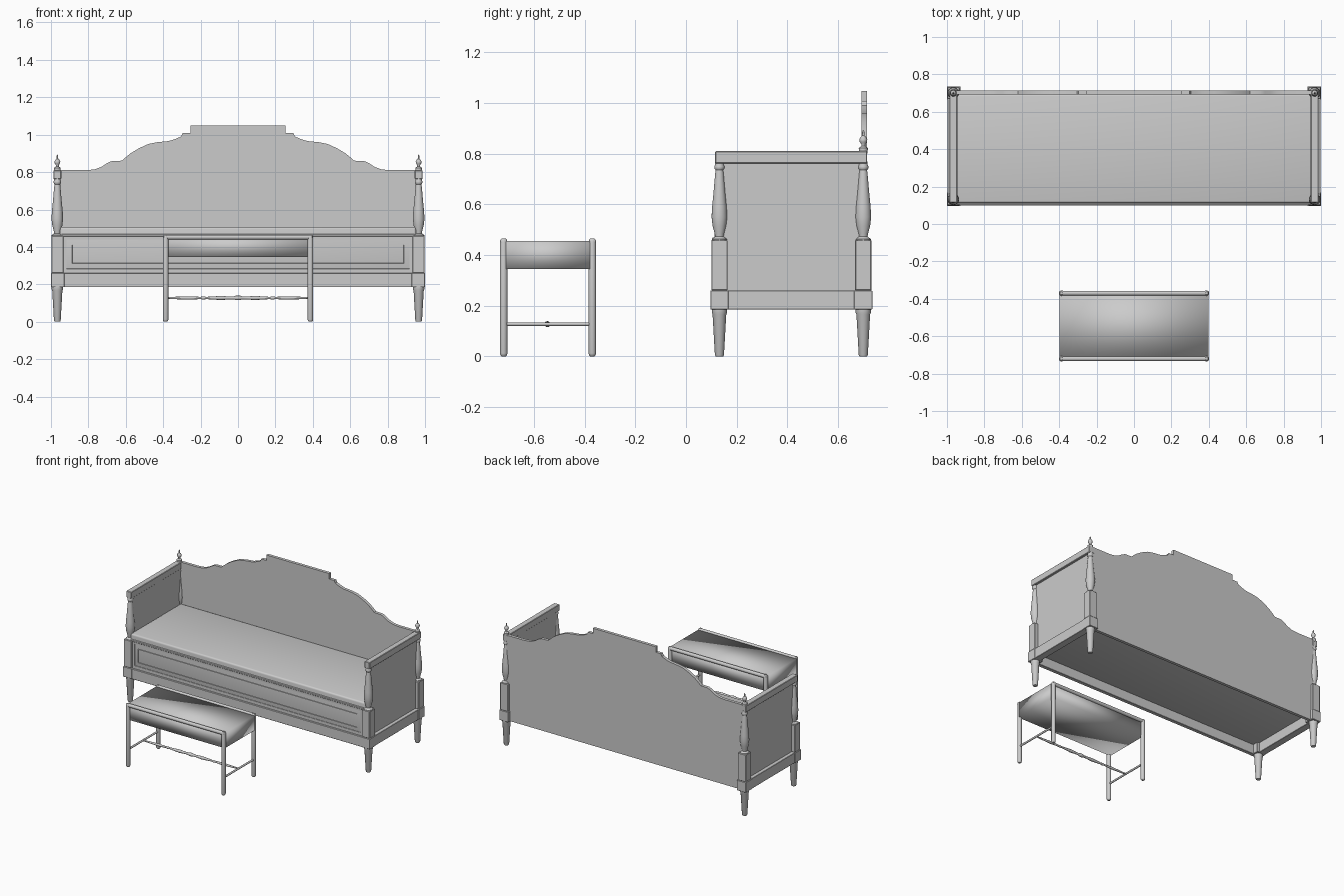
import bpy, bmesh, math
from mathutils import Matrix

if "Cube" in bpy.data.objects:
    bpy.data.objects.remove(bpy.data.objects["Cube"])


def finish(name, bm, smooth=None):
    bmesh.ops.recalc_face_normals(bm, faces=bm.faces)
    me = bpy.data.meshes.new(name)
    bm.to_mesh(me)
    bm.free()
    ob = bpy.data.objects.new(name, me)
    bpy.context.collection.objects.link(ob)
    if smooth:
        bpy.context.view_layer.objects.active = ob
        ob.select_set(True)
        bpy.ops.object.shade_smooth_by_angle(angle=math.radians(smooth))
        ob.select_set(False)
    return ob


def box(name, x, y, z, bevel=0.0, segs=2, smooth=None):
    """Box from (min, max) ranges."""
    bm = bmesh.new()
    bmesh.ops.create_cube(bm, size=1)
    for v in bm.verts:
        v.co = [(r[0] + r[1]) / 2 + c * (r[1] - r[0]) for r, c in zip((x, y, z), v.co)]
    if bevel:
        bmesh.ops.bevel(bm, geom=bm.edges[:], offset=bevel, segments=segs,
                        profile=0.5, affect='EDGES')
    return finish(name, bm, smooth)


def turned(name, profile, origin, axis='Z', n=20):
    """Lathe a (radius, height) profile round an axis."""
    bm = bmesh.new()
    rings = [[bm.verts.new((r * math.cos(2 * math.pi * i / n),
                            r * math.sin(2 * math.pi * i / n), h)) for i in range(n)]
             for r, h in profile]
    for a, b in zip(rings, rings[1:]):
        for i in range(n):
            j = (i + 1) % n
            bm.faces.new((a[i], a[j], b[j], b[i]))
    bm.faces.new(rings[0])
    bm.faces.new(rings[-1])
    rot = {'Z': Matrix(), 'X': Matrix.Rotation(math.pi / 2, 4, 'Y'),
           'Y': Matrix.Rotation(-math.pi / 2, 4, 'X')}[axis]
    bm.transform(Matrix.Translation(origin) @ rot)
    return finish(name, bm, 40)


# ---------- daybed ----------
PX, FY, BY = 0.966, 0.132, 0.70

LEG = [(.015, 0), (.018, .006), (.027, .165), (.03, .172), (.03, .187)]
POST = [(.03, .455), (.03, .463), (.017, .473), (.019, .485), (.027, .515), (.031, .55),
        (.029, .59), (.023, .65), (.017, .72), (.015, .735), (.02, .742), (.02, .75),
        (.017, .757), (.017, .77)]
FINIAL = [(.017, .80), (.018, .822), (.008, .83), (.008, .838), (.014, .846), (.016, .855),
          (.011, .866), (.005, .871), (.004, .888), (.001, .893)]

for s, side in ((-1, "left"), (1, "right")):
    def xr(a, b):
        return (min(s * a, s * b), max(s * a, s * b))
    # corner posts
    for y, end in ((FY, "front"), (BY, "back")):
        turned(f"{end}_{side}_leg", LEG, (s * PX, y, 0))
        box(f"{end}_{side}_collar", xr(.928, 1.0), (y - .036, y + .036), (.185, .26), .002, 1)
        box(f"{end}_{side}_block", xr(.933, .997), (y - .032, y + .032), (.26, .46), .003, 1)
        turned(f"{end}_{side}_post", POST, (s * PX, y, 0))
    turned(f"{side}_finial", FINIAL, (s * PX, BY, 0))
    # arm panel, top rail and base rail
    box(f"{side}_arm_panel", xr(.95, .97), (FY, BY), (.2, .765))
    box(f"{side}_arm_top_rail", xr(.945, .987), (.115, .715), (.762, .81), .003, 1)
    box(f"{side}_base_rail", xr(.945, .997), (FY, BY), (.185, .26), .002, 1)

# front rail, front board with stepped panel, top lip
box("front_base_rail", (-PX, PX), (.098, .125), (.185, .26), .002, 1)
bm = bmesh.new()
bmesh.ops.create_cube(bm, size=1)
for v in bm.verts:
    v.co = (v.co.x * 1.88, .122 + v.co.y * .024, .361 + v.co.z * .204)
bm.normal_update()
front = [f for f in bm.faces if f.normal.y < -.9]
for t, d in ((.033, 0), (.004, -.006), (.034, 0), (.004, .007), (.005, -.01)):
    bmesh.ops.inset_region(bm, faces=front, thickness=t, depth=d)
finish("front_panel", bm)
box("front_lip", (-.945, .945), (.104, .14), (.455, .47), .003, 1)

# seat mattress
box("seat", (-.952, .952), (.112, .695), (.255, .507), .012, 3, 40)

# shaped back board: half outline mirrored
half = [(0, 1.048), (.255, 1.048), (.255, 1.008), (.296, 1.008), (.305, .99), (.335, .977),
        (.37, .966), (.43, .96), (.48, .95), (.53, .927), (.575, .9), (.605, .875), (.62, .861),
        (.675, .859), (.70, .848), (.73, .828), (.765, .815), (.81, .81), (.96, .81), (.96, .187)]
outline = half + [(-x, z) for x, z in reversed(half[1:])]
bm = bmesh.new()
face = bm.faces.new([bm.verts.new((x, .692, z)) for x, z in outline])
ext = bmesh.ops.extrude_face_region(bm, geom=[face])
for v in ext["geom"]:
    if isinstance(v, bmesh.types.BMVert):
        v.co.y = .714
finish("back_board", bm, 30)

# ---------- bench ----------
LX, YF, YB = .387, -.72, -.37
ROUND = [(.008, 0), (.013, .005), (.015, .012), (.015, .452), (.013, .46), (.008, .465)]
for y, end in ((YF, "front"), (YB, "back")):
    for s, side in ((-1, "left"), (1, "right")):
        turned(f"bench_{end}_{side}_leg", ROUND, (s * LX, y, 0), n=16)
    turned(f"bench_{end}_rail", [(.008, -.4), (.013, -.396), (.013, .396), (.008, .4)],
           (0, y, .452), 'X', 16)
# upholstered seat block, softly shaded
box("bench_seat", (-.398, .398), (YF, YB), (.345, .455), smooth=180)

# stretchers
for s, side in ((-1, "left"), (1, "right")):
    turned(f"bench_{side}_stretcher", [(.007, YF), (.007, YB)], (s * LX, 0, .127), 'Y', 12)
hs = [(.012, 0), (.012, .012), (.008, .02), (.008, .05), (.011, .09), (.006, .17),
      (.009, .185), (.006, .2), (.009, .26), (.005, .38)]
turned("bench_middle_stretcher", [(r, -h) for r, h in reversed(hs[1:])] + hs,
       (0, -.547, .127), 'X', 12)
